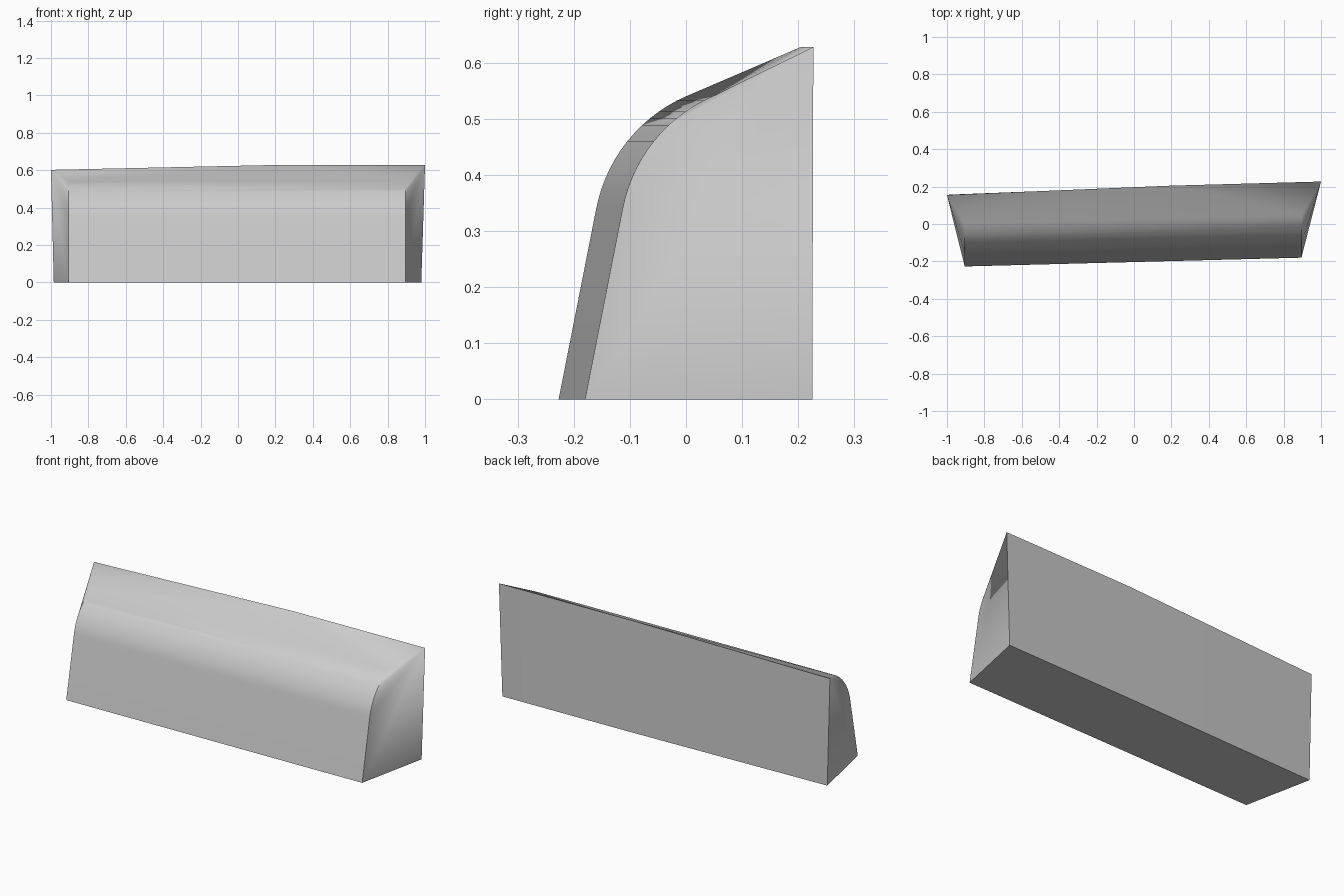
import bpy
import bmesh
from math import cos, radians
from mathutils import Vector

cube = bpy.data.objects.get("Cube")
if cube:
    bpy.data.objects.remove(cube, do_unlink=True)

# Plain grey material
grey = bpy.data.materials.new("light grey")
grey.use_nodes = True
grey.diffuse_color = (0.6, 0.6, 0.6, 1)
shader = next(n for n in grey.node_tree.nodes if n.type == 'BSDF_PRINCIPLED')
shader.inputs["Base Color"].default_value = grey.diffuse_color


def front_profile(x, shift, steps=14):
    """Leaning front, then a round shoulder, as points at one x."""
    start, bend, end = Vector((-0.16, 0.34)), Vector((-0.132, 0.483)), Vector((0, 0.54))
    weight = cos(radians(27.8))
    points = [Vector((-0.227, 0))]
    for i in range(steps + 1):
        t = i / steps
        a, b, c = (1 - t) ** 2, 2 * t * (1 - t) * weight, t * t
        points.append((start * a + bend * b + end * c) / (a + b + c))
    return [bm.verts.new((x, p.x + shift, p.y)) for p in points]


bm = bmesh.new()
left_row = front_profile(0.895, 0.047)
right_row = front_profile(-0.905, 0)

# Back corners, with a slight bend along the back
left_top, left_foot = bm.verts.new((1, 0.227, 0.628)), bm.verts.new((0.98, 0.225, 0))
right_top, right_foot = bm.verts.new((-1, 0.155, 0.602)), bm.verts.new((-0.985, 0.157, 0))
bend_top, bend_foot = bm.verts.new((0.2, 0.205, 0.628)), bm.verts.new((0.2, 0.203, 0))

# Front and shoulder strips
for i in range(len(left_row) - 1):
    bm.faces.new((right_row[i], left_row[i], left_row[i + 1], right_row[i + 1]))

# Sloping top
bm.faces.new((right_row[-1], bend_top, right_top))
bm.faces.new((right_row[-1], left_row[-1], bend_top))
bm.faces.new((left_row[-1], left_top, bend_top))

# Splayed ends, fanned from the upper back corners
for row, top, foot in ((left_row, left_top, left_foot), (right_row, right_top, right_foot)):
    bm.faces.new((row[0], foot, top))
    for a, b in zip(row, row[1:]):
        bm.faces.new((a, top, b))

# Back and underside
bm.faces.new((left_foot, bend_foot, bend_top, left_top))
bm.faces.new((bend_foot, right_foot, right_top, bend_top))
bm.faces.new((right_row[0], right_foot, bend_foot, left_foot, left_row[0]))
bmesh.ops.recalc_face_normals(bm, faces=bm.faces)

mesh = bpy.data.meshes.new("rounded_panel")
bm.to_mesh(mesh)
bm.free()
mesh.materials.append(grey)
panel = bpy.data.objects.new("rounded_panel", mesh)
bpy.context.collection.objects.link(panel)

bpy.ops.object.select_all(action='DESELECT')
panel.select_set(True)
bpy.context.view_layer.objects.active = panel
bpy.ops.object.shade_smooth_by_angle(angle=radians(30))
